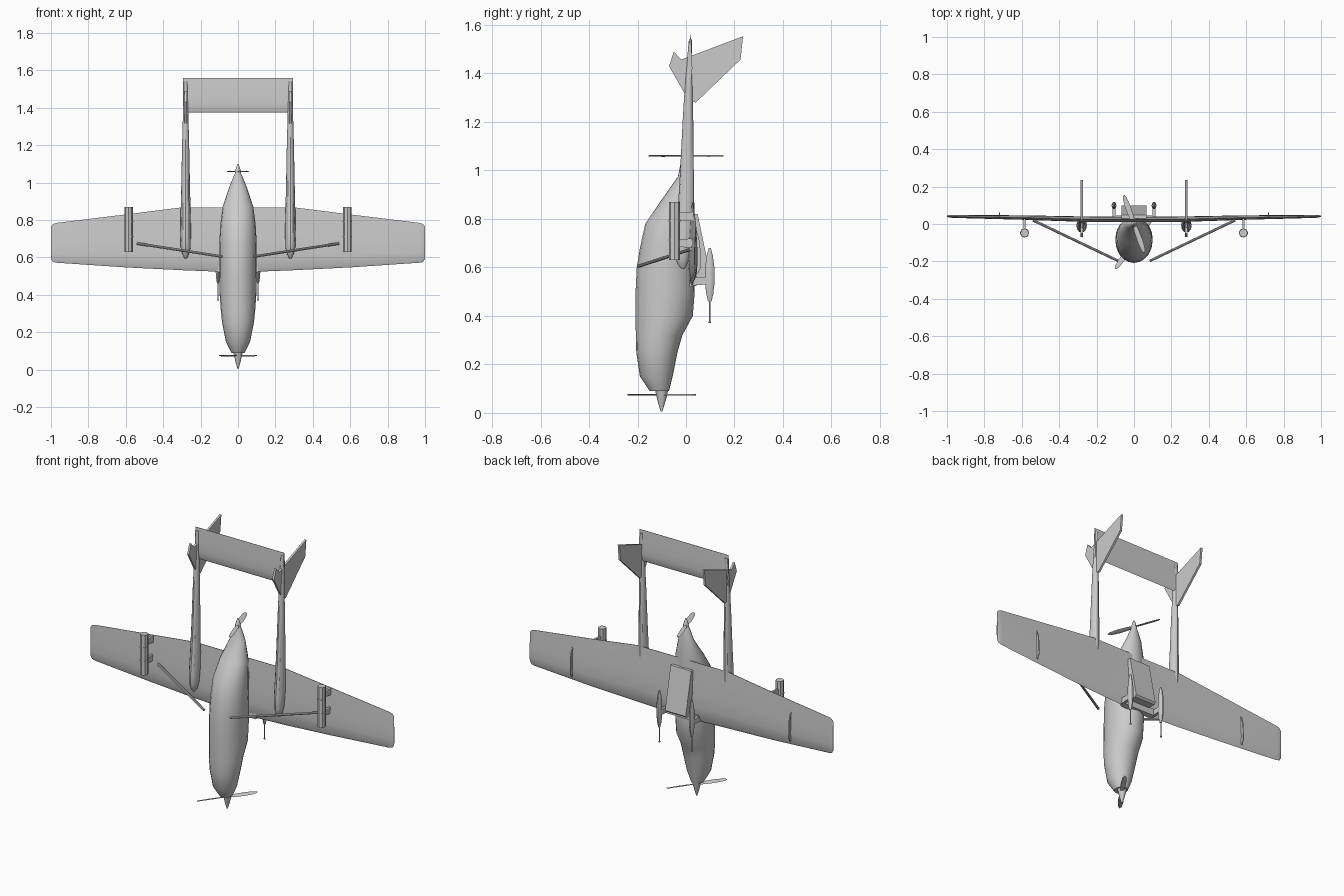
import bpy, bmesh, math
from mathutils import Vector

grey = bpy.data.materials.new("light_grey")
grey.diffuse_color = (0.6, 0.6, 0.6, 1)


def finish(name, bm, smooth=True):
    bmesh.ops.recalc_face_normals(bm, faces=bm.faces)
    me = bpy.data.meshes.new(name)
    bm.to_mesh(me)
    bm.free()
    me.materials.append(grey)
    ob = bpy.data.objects.new(name, me)
    bpy.context.collection.objects.link(ob)
    if smooth:
        bpy.ops.object.select_all(action='DESELECT')
        ob.select_set(True)
        bpy.context.view_layer.objects.active = ob
        bpy.ops.object.shade_smooth_by_angle(angle=math.radians(32))
    return ob


def loft(name, rings, smooth=True):
    """Skin a list of equal closed rings and cap both ends."""
    bm = bmesh.new()
    vs = [[bm.verts.new(p) for p in r] for r in rings]
    n = len(vs[0])
    for a, b in zip(vs, vs[1:]):
        for i in range(n):
            j = (i + 1) % n
            bm.faces.new((a[i], a[j], b[j], b[i]))
    bm.faces.new(vs[0])
    bm.faces.new(vs[-1])
    return finish(name, bm, smooth)


def body(name, sections, x=0, n=16, smooth=True):
    """Sections are (z, half width, y min, y max)."""
    rings = []
    for z, w, y0, y1 in sections:
        rings.append([(x + w * math.cos(2 * math.pi * i / n),
                       (y0 + y1) / 2 + (y1 - y0) / 2 * math.sin(2 * math.pi * i / n), z)
                      for i in range(n)])
    return loft(name, rings, smooth)


def plate(name, outline, x0, x1):
    """Extrude a (y, z) outline from x0 to x1."""
    return loft(name, [[(x, y, z) for y, z in outline] for x in (x0, x1)], False)


def rod(name, a, b, r, n=8):
    a, b = Vector(a), Vector(b)
    q = (b - a).to_track_quat('Z', 'Y')
    ring = [q @ Vector((r * math.cos(2 * math.pi * i / n), r * math.sin(2 * math.pi * i / n), 0))
            for i in range(n)]
    return loft(name, [[p + v for v in ring] for p in (a, b)])


def propeller(name, centre, tip):
    """Two twisted blades pointing to centre +- tip."""
    c, t = Vector(centre), Vector(tip)
    side = Vector((-t.y, t.x, 0)).normalized()
    up = Vector((0, 0, 1))
    for s in (-1, 1):
        rings = []
        for f, w in ((0, .008), (.25, .013), (.6, .015), (.9, .011), (1, .004)):
            p = c + t * f * s
            chord = side * s * w + up * w * .25
            rings.append([p - chord, p + up * .003, p + chord, p - up * .003])
        loft(name, rings)


# Fuselage pod with windscreen hump
body("fuselage", [
    (.09, .035, -.15, -.07), (.15, .065, -.19, -.055), (.25, .085, -.205, -.035),
    (.32, .092, -.207, -.015), (.40, .098, -.208, .028), (.50, .10, -.208, .036),
    (.60, .10, -.203, .036), (.68, .10, -.19, .035), (.78, .094, -.168, .035),
    (.87, .082, -.107, .034), (.975, .047, -.033, .028), (1.03, .025, -.022, .02),
    (1.06, .012, -.013, .013)], n=20)

# Spinners and propellers at both ends
body("front_spinner", [(.005, .003, -.104, -.098), (.04, .013, -.115, -.087),
                       (.07, .02, -.122, -.078), (.095, .026, -.128, -.074)], n=12)
body("rear_spinner", [(1.04, .018, -.018, .018), (1.06, .016, -.016, .016),
                      (1.08, .01, -.01, .01), (1.1, .003, -.003, .003)], n=12)
propeller("front_propeller", (0, -.1, .075), (.1, .14, 0))
propeller("rear_propeller", (0, 0, 1.06), (-.055, .153, 0))

# Wing: stations of (x, leading z, trailing z, mid y, thickness)
half = [(0, .52, .868, .024, .032), (.3, .532, .868, .026, .03), (.6, .547, .83, .034, .025),
        (.97, .572, .785, .040, .016), (.99, .577, .778, .041, .013), (1, .592, .765, .041, .006)]
foil = [(0, 0), (.05, .3), (.25, .5), (.5, .42), (1, .05),
        (1, -.05), (.5, -.4), (.25, -.45), (.05, -.28)]
stations = [(-x, *r) for x, *r in reversed(half[1:])] + half
loft("wing", [[(x, y + t * v, a + (b - a) * u) for u, v in foil] for x, a, b, y, t in stations])

# Tailplane between the booms
loft("tailplane", [[(x, .018 + .016 * v, 1.375 + .185 * u) for u, v in foil]
                   for x in (-.293, .293)])

fin = [(.235, 1.553), (.225, 1.457), (.04, 1.28), (.01, 1.29),
       (-.07, 1.43), (-.05, 1.49), (-.02, 1.457)]
for s in (-1, 1):
    # Tail boom and fin
    body("tail_boom", [
        (.595, .006, -.02, -.006), (.615, .017, -.036, .006), (.65, .026, -.046, .018),
        (.72, .028, -.045, .028), (.82, .027, -.035, .033), (1.0, .023, -.024, .032),
        (1.2, .019, -.014, .03), (1.38, .014, -.003, .027), (1.54, .009, .012, .024)],
        x=s * .28, n=12)
    plate("tail_fin", fin, s * .28 - .006, s * .28 + .006)

    # Wing strut
    rod("wing_strut", (s * .085, -.197, .605), (s * .54, .02, .675), .007)

    # Underwing pod with two brackets
    body("wing_pod", [(.63, .023, -.071, -.025), (.87, .023, -.071, -.025)],
         x=s * .585, n=8, smooth=False)
    for z in (.7, .81):
        plate("pod_bracket", [(-.03, z - .015), (.03, z - .02), (.03, z + .02), (-.03, z + .015)],
              s * .585 - .006, s * .585 + .006)
    for z in (.71, .79):
        body("pod_band", [(z, .025, -.073, -.023), (z + .006, .025, -.073, -.023)],
             x=s * .585, n=8, smooth=False)

    # Wing fence
    plate("wing_fence", [(.03, .575), (.05, .575), (.062, .6), (.058, .7), (.045, .75), (.03, .75)],
          s * .72 - .003, s * .72 + .003)

    # Roof side pod, barrel and mounting arm
    body("roof_side_pod", [
        (.46, .005, .09, .106), (.49, .010, .083, .113), (.53, .013, .078, .118),
        (.6, .013, .078, .118), (.65, .009, .085, .111), (.68, .004, .093, .103)],
        x=s * .107, n=10)
    rod("thin_barrel", (s * .107, .098, .37), (s * .107, .098, .47), .003)
    body("barrel_tip", [(.37, .005, .093, .103), (.376, .005, .093, .103)], x=s * .107, n=8)
    plate("pod_arm", [(.02, .525), (.09, .53), (.09, .56), (.02, .56)],
          s * .107 - .008, s * .107 + .008)

# Sloping roof box and the ledge in front of it
plate("roof_box", [(.025, .82), (.048, .82), (.1, .57), (.09, .56), (.025, .56)], -.068, .068)
plate("roof_ledge", [(.015, .52), (.045, .525), (.045, .565), (.015, .565)], -.107, .107)
